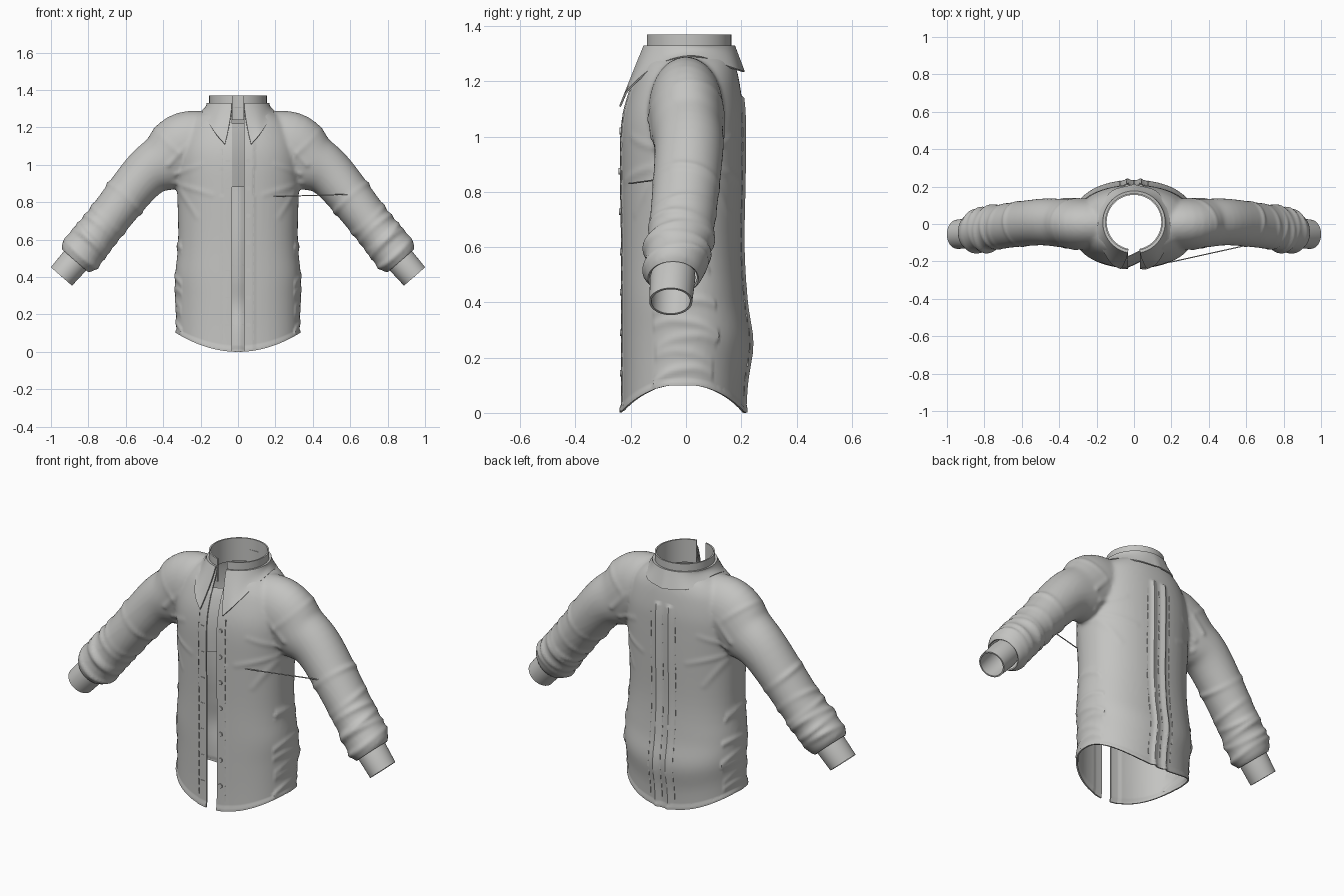
import bpy, bmesh, math
from mathutils import Vector, Matrix
from mathutils.bvhtree import BVHTree

cube = bpy.data.objects.get("Cube")
if cube:
    bpy.data.objects.remove(cube, do_unlink=True)

# One cloth colour
cloth = bpy.data.materials.new("grey_cloth")
cloth.use_nodes = True
GREY = (0.55, 0.55, 0.535, 1)
cloth.diffuse_color = GREY
for node in cloth.node_tree.nodes:
    if node.type == 'BSDF_PRINCIPLED':
        node.inputs["Base Color"].default_value = GREY


def make(name, bm):
    mesh = bpy.data.meshes.new(name)
    bm.to_mesh(mesh)
    bm.free()
    mesh.materials.append(cloth)
    ob = bpy.data.objects.new(name, mesh)
    bpy.context.collection.objects.link(ob)
    return ob


def activate(ob):
    bpy.ops.object.select_all(action='DESELECT')
    ob.select_set(True)
    bpy.context.view_layer.objects.active = ob


def finish(ob, thick=0):
    activate(ob)
    if thick:
        mod = ob.modifiers.new("thickness", 'SOLIDIFY')
        mod.thickness = thick
        mod.offset = -1
        bpy.ops.object.modifier_apply(modifier=mod.name)
    bpy.ops.object.shade_smooth_by_angle(angle=math.radians(40))


def spline(keys, n):
    """Catmull-Rom through tuples, n steps per span."""
    pts = [Vector(k) for k in keys]
    pts = [2 * pts[0] - pts[1]] + pts + [2 * pts[-1] - pts[-2]]
    out = []
    for a, b, c, d in zip(pts, pts[1:], pts[2:], pts[3:]):
        for i in range(n):
            t = i / n
            out.append(0.5 * (2 * b + (c - a) * t + (2 * a - 5 * b + 4 * c - d) * t**2
                              + (3 * b - a - 3 * c + d) * t**3))
    return out + [pts[-2]]


def skin(bm, rows, closed=True, cap=False):
    """Quads between rows of points."""
    vs = [[bm.verts.new(p) for p in row] for row in rows]
    n = len(rows[0])
    for r, q in zip(vs, vs[1:]):
        for i in range(n if closed else n - 1):
            j = (i + 1) % n
            bm.faces.new((r[i], r[j], q[j], q[i]))
    if cap:
        bm.faces.new(vs[0][::-1])
        bm.faces.new(vs[-1])
    bmesh.ops.recalc_face_normals(bm, faces=bm.faces)


def ring(c, u, v, n=64, p=2.0):
    pts = []
    for i in range(n):
        a = math.tau * i / n
        co, si = math.cos(a), math.sin(a)
        pts.append(c + u * math.copysign(abs(co)**(2 / p), co)
                   + v * math.copysign(abs(si)**(2 / p), si))
    return pts


def bump(d, width):
    return math.exp(-(d / width)**2)


X, Y, Z = Vector((1, 0, 0)), Vector((0, 1, 0)), Vector((0, 0, 1))
ARM = Vector((0.656, 0, -0.755))

# Shirt body: height, half width, front y, back y
bm = bmesh.new()
torso = spline([(-0.1, .33, -.235, .205), (.1, .33, -.232, .215), (.25, .335, -.232, .235),
                (.4, .335, -.232, .215), (.6, .32, -.232, .203), (.85, .325, -.236, .207),
                (1.0, .33, -.235, .208), (1.1, .32, -.222, .206), (1.2, .285, -.19, .193),
                (1.26, .23, -.165, .178), (1.3, .165, -.148, .165), (1.36, .143, -.137, .153)], 5)
skin(bm, [ring(Vector((0, (f + b) / 2, z)), X * w, Y * (b - f) / 2, p=2.2)
          for z, w, f, b in torso], cap=True)

# Sleeves: x, y, z, radius across, radius in depth
arm = spline([(.08, 0, 1.12, .155, .12), (.27, 0, 1.10, .185, .135), (.385, .005, 1.02, .16, .13),
              (.51, .01, .935, .128, .124), (.72, -.015, .675, .112, .118),
              (.845, -.04, .52, .115, .11), (.885, -.05, .475, .076, .078)], 6)
for side in (1, -1):
    rows = []
    for i, k in enumerate(arm):
        t = arm[min(i + 1, len(arm) - 1)] - arm[max(i - 1, 0)]
        u = Vector((-t[2], 0, t[0])).normalized()
        u.x *= side
        rows.append(ring(Vector((k[0] * side, k[1], k[2])), u * k[3], Y * k[4], 48))
    skin(bm, rows, cap=True)

# Fuse body and sleeves into one skin
shirt = make("shirt_body", bm)
activate(shirt)
mod = shirt.modifiers.new("fuse", 'REMESH')
mod.mode = 'VOXEL'
mod.voxel_size = 0.011
soft = shirt.modifiers.new("soften", 'SMOOTH')
soft.factor, soft.iterations = 0.5, 6
for name in ("fuse", "soften"):
    bpy.ops.object.modifier_apply(modifier=name)
bm = bmesh.new()
bm.from_mesh(shirt.data)
bm.normal_update()

# Folds: sleeve ridges (position along arm, height), chest creases, pleats, placket
ridges = [(-.59, .004), (-.2, .007), (-.06, .006), (.01, .008), (.06, .011), (.11, .011), (.165, .011)]
creases = [((.34, .9), (.14, .84)), ((.33, .95), (.2, 1.0)),
           ((.37, 1.0), (.28, 1.1)), ((.31, .86), (.22, .72))]
moves = []
for v in bm.verts:
    x, y, z = abs(v.co.x), v.co.y, v.co.z
    h = 0
    if x > .3:
        s = .67 * x - .74 * z
        around = math.atan2(y, .74 * (x - .51) + .67 * (z - .935))
        for i, (at, high) in enumerate(ridges):
            if i or z > 1.0:
                tilt = .12 * y * (-1)**i
                h += high * (.65 + .35 * math.sin(2 * around + i)) * bump(s + tilt - at, .016)
    p = Vector((x, z))
    for a, b in creases:
        a, b = Vector(a), Vector(b)
        t = max(0, min(1, (p - a).dot(b - a) / (b - a).length_squared))
        h += .007 * (1 - .7 * t) * abs(v.normal.y) * bump((p - a.lerp(b, t)).length, .014)
    if y > .05 and z < 1.14:
        h += .011 * bump(x - .035, .013)
    if y < -.05 and x < .085 and z < 1.2:
        h += .004
    if z < .018:
        h += .004
    moves.append(v.normal * h)
for v, m in zip(bm.verts, moves):
    v.co += m


def cut(co, no, test, clear=True):
    faces = [f for f in bm.faces if test(f.calc_center_median())]
    geom = set(faces)
    for f in faces:
        geom.update(f.edges)
        geom.update(f.verts)
    bmesh.ops.bisect_plane(bm, geom=list(geom), dist=1e-5, plane_co=co, plane_no=no, clear_outer=clear)


# Openings: hem, neck, wrists and front slit
GAP = .032
cut((0, 0, 0), -Z, lambda c: c.z < .1)
cut((0, 0, 1.31), Z, lambda c: c.z > 1.25)
for side in (1, -1):
    cut((.872 * side, 0, .488), Vector((ARM.x * side, 0, ARM.z)), lambda c: c.x * side > .7)
    cut((GAP * side, 0, 0), X, lambda c: abs(c.x) < .1 and c.y < -.05, False)
slit = [f for f in bm.faces if abs(f.calc_center_median().x) < GAP and f.calc_center_median().y < -.05]
bmesh.ops.delete(bm, geom=slit, context='FACES')

# Curved hem, higher at the sides
for v in bm.verts:
    if v.co.z < .5 and abs(v.co.x) < .5:
        v.co.z += .1 * min(1, (v.co.x / .33)**2) * (1 - v.co.z / .5)
tree = BVHTree.FromBMesh(bm)
bm.to_mesh(shirt.data)
bm.free()
finish(shirt, .008)


def surface(x, z, side=-1):
    """Point on the front (-1) or back (1) of the shirt."""
    return tree.ray_cast(Vector((x, side, z)), Vector((0, -side, 0)))[0]


# Cuffs
for side, name in ((1, "left_cuff"), (-1, "right_cuff")):
    bm = bmesh.new()
    u = Vector((-ARM.z * side, 0, ARM.x))
    ends = [((.845, -.045, .517), .074), ((.87, -.048, .488), .079), ((.944, -.055, .403), .075)]
    skin(bm, [ring(Vector((x * side, y, z)), u * r, Y * (r + .003), 40) for (x, y, z), r in ends])
    finish(make(name, bm), .008)

# Collar stand and folded collar, mirrored around the neck
STEPS = 30
edge = spline([(.07, -.242, 1.11), (.125, -.208, 1.175), (.182, -.10, 1.262),
               (.19, .03, 1.293), (.13, .168, 1.25), (0, .213, 1.235)], STEPS // 5)


def around_neck(fn):
    half = [fn(i) for i in range(STEPS + 1)]
    return half + [Vector((-p.x, p.y, p.z)) for p in half[-2::-1]]


def neck(i, r, z):
    a = .2 + (math.pi - .2) * i / STEPS
    return Vector((r * math.sin(a), .01 - r * math.cos(a), z))


def flap(i, s):
    a, b = neck(i, .167, 1.33), edge[i]
    p = a.lerp(b, s)
    p.x = a.x + (b.x - a.x) * s**1.5
    return p


bm = bmesh.new()
skin(bm, [around_neck(lambda i: neck(i, .154, z)) for z in (1.24, 1.3, 1.37)], closed=False)
finish(make("collar_stand", bm), .008)
bm = bmesh.new()
rows = [around_neck(lambda i: neck(i, .152, 1.328))]
rows += [around_neck(lambda i: flap(i, k / 8)) for k in range(9)]
skin(bm, rows, closed=False)
finish(make("collar", bm), .007)

# Strip bridging the upper part of the slit
bm = bmesh.new()
rows = []
for k in range(13):
    z = .88 + .34 * k / 12
    y = surface(-.04, z).y
    rows.append([Vector((-GAP - .004, y + .004, z)), Vector((0, y + .02, z)), Vector((GAP, y + .036, z))])
skin(bm, rows, closed=False)
finish(make("inner_placket", bm), .004)

# Buttons and buttonholes
buttons, details = bmesh.new(), bmesh.new()


def dash(x, z, side, size):
    p = surface(x, z, side)
    if p:
        bmesh.ops.create_cube(details, size=1, matrix=Matrix.Translation(p) @ Matrix.Diagonal((*size, 1)))


for k in range(7):
    z = 1.02 - .146 * k
    place = Matrix.Translation(surface(.055, z)) @ Matrix.Rotation(math.pi / 2, 4, 'X')
    bmesh.ops.create_cone(buttons, cap_ends=True, segments=16, radius1=.012, radius2=.012,
                          depth=.012, matrix=place)
    dash(-.055, z, -1, (.022, .006, .005))
finish(make("buttons", buttons))

# Stitch lines along the placket and the back pleats
for k in range(20):
    z = .08 + .052 * k
    for x, side in ((.082, -1), (-.082, -1), (.075, 1), (-.075, 1), (0, 1)):
        dash(x, z, side, (.004, .005, .034))
finish(make("stitches", details))

# Loose thread from chest to left sleeve
bm = bmesh.new()
skin(bm, [ring(Vector(p), Y * .003, Z * .003, 6)
          for p in ((.19, -.205, .83), (.62, -.11, .843))], cap=True)
finish(make("loose_thread", bm))
